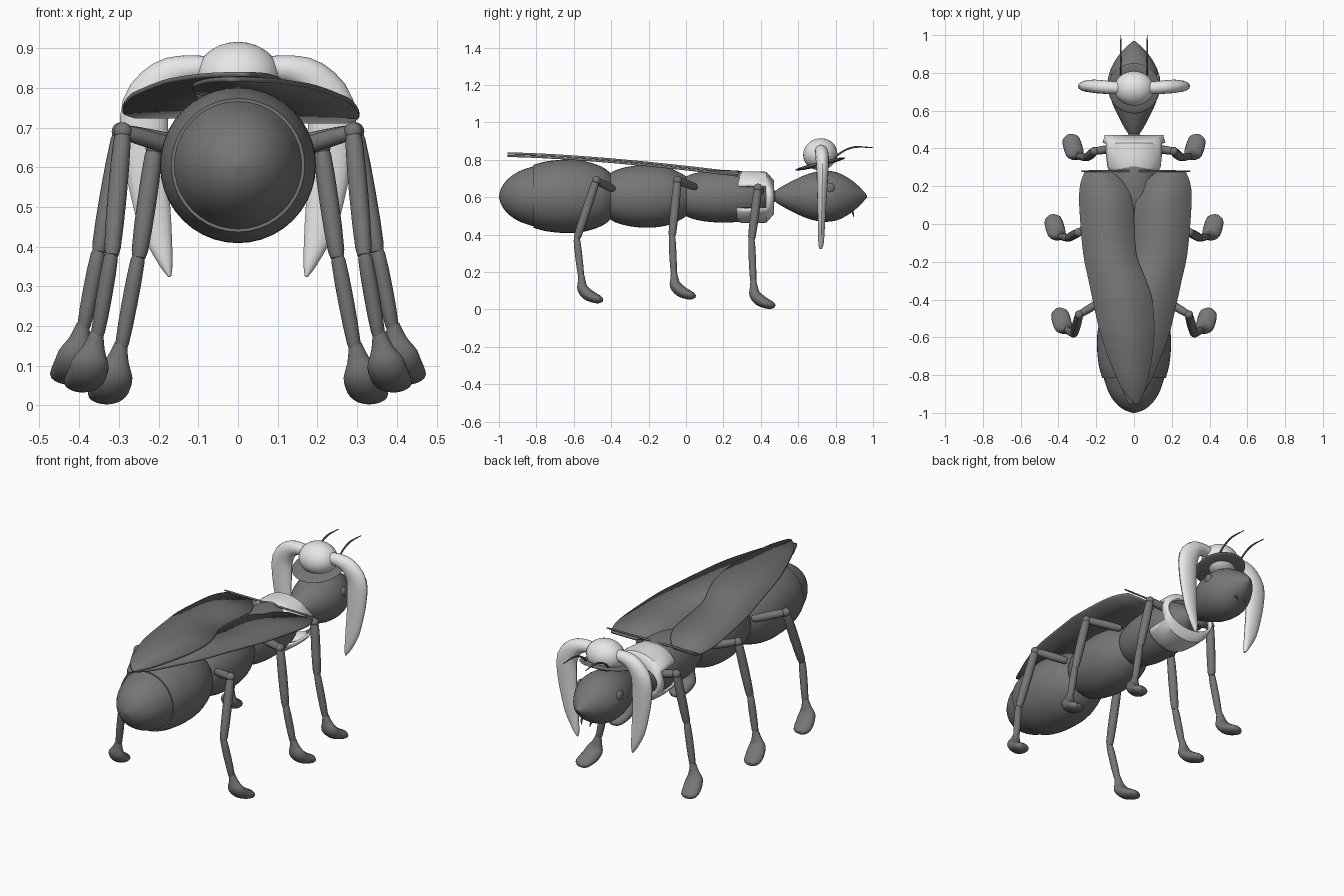
import bpy
import bmesh
import math
from mathutils import Vector, Matrix

cube = bpy.data.objects.get("Cube")
if cube:
    bpy.data.objects.remove(cube)


def material(name, value):
    mat = bpy.data.materials.new(name)
    mat.use_nodes = True
    color = (value, value, value, 1)
    mat.diffuse_color = color
    mat.node_tree.nodes["Principled BSDF"].inputs["Base Color"].default_value = color
    return mat


DARK = material("dark grey", 0.18)
WHITE = material("off white", 0.8)
X, Y = Vector((1, 0, 0)), Vector((0, 1, 0))


def finish(name, bm, mat, angle=35):
    bmesh.ops.recalc_face_normals(bm, faces=bm.faces)
    mesh = bpy.data.meshes.new(name)
    bm.to_mesh(mesh)
    bm.free()
    mesh.materials.append(mat)
    mesh.shade_smooth()
    mesh.set_sharp_from_angle(angle=math.radians(angle))
    obj = bpy.data.objects.new(name, mesh)
    bpy.context.collection.objects.link(obj)
    return obj


def smooth_path(rows, steps):
    """Catmull-Rom through rows of numbers."""
    out = []
    for i in range(len(rows) - 1):
        a, b, c, d = [rows[min(max(k, 0), len(rows) - 1)] for k in range(i - 1, i + 3)]
        for s in range(steps):
            t = s / steps
            out.append([q + t / 2 * (r - p + t * (2*p - 5*q + 4*r - u + t * (3*(q - r) + u - p)))
                        for p, q, r, u in zip(a, b, c, d)])
    return out + [list(rows[-1])]


def loft(name, rows, mat, sides=24, steps=4, side=X):
    """Skin elliptical rings given as (x, y, z, radius along side, other radius)."""
    rows = smooth_path(rows, steps)
    bm = bmesh.new()
    rings = []
    for i, row in enumerate(rows):
        before, after = rows[max(i - 1, 0)], rows[min(i + 1, len(rows) - 1)]
        d = (Vector(after[:3]) - Vector(before[:3])).normalized()
        u = (side - d * d.dot(side)).normalized()
        v = u.cross(d)
        ring = []
        for k in range(sides):
            a = math.tau * k / sides
            ring.append(bm.verts.new(Vector(row[:3]) + u * row[3] * math.cos(a)
                                     + v * row[4] * math.sin(a)))
        rings.append(ring)
    for p, q in zip(rings, rings[1:]):
        for k in range(sides):
            n = (k + 1) % sides
            bm.faces.new((p[k], p[n], q[n], q[k]))
    bm.faces.new(rings[0])
    bm.faces.new(rings[-1])
    return finish(name, bm, mat)


def lathe(name, profile, z=0.605):
    loft(name, [(0, y, z, r, r) for y, r in profile], DARK, sides=40)


def limb(name, a, b, r):
    a, b = Vector(a), Vector(b)
    shape = ((0, .55), (.07, .95), (.5, 1.05), (.93, .9), (1, .55))
    loft(name, [(*a.lerp(b, t), r * f, r * f) for t, f in shape], DARK, sides=14, steps=2)


def ball(name, center, size, mat, tilt=0):
    bm = bmesh.new()
    bmesh.ops.create_uvsphere(bm, u_segments=32, v_segments=18, radius=1)
    bm.transform(Matrix.Translation(center) @ Matrix.Rotation(tilt, 4, 'X')
                 @ Matrix.Diagonal((*size, 1)))
    finish(name, bm, mat)


# Body segments
lathe("abdomen_tip", [(-1, .005), (-.985, .05), (-.95, .095), (-.89, .135), (-.81, .162)])
lathe("abdomen", [(-.815, .168), (-.75, .186), (-.65, .196), (-.55, .19), (-.45, .158), (-.4, .12)])
lathe("rear_thorax", [(-.42, .11), (-.38, .138), (-.3, .16), (-.2, .168), (-.1, .155), (-.02, .12), (.02, .09)])
lathe("front_thorax", [(-.02, .09), (.02, .115), (.1, .134), (.2, .14), (.3, .134), (.38, .11),
                       (.44, .065), (.48, .025)])
lathe("head", [(.465, .018), (.5, .045), (.58, .088), (.66, .122), (.74, .136), (.81, .127),
               (.88, .09), (.93, .048), (.968, .006)])

# Collar: a band with an opening on each side for the front legs
bm = bmesh.new()
rings = []
for y, rx, rz in ((.26, .13, .125), (.3, .158, .138), (.36, .166, .139), (.43, .166, .136), (.47, .155, .09)):
    rings.append([bm.verts.new((rx * math.cos(a), y, .6 + rz * math.sin(a)))
                  for a in (math.tau * k / 40 for k in range(40))])
for p, q in zip(rings, rings[1:]):
    for k in range(40):
        n = (k + 1) % 40
        mid_z = (p[k].co.z + p[n].co.z) / 2
        if abs(mid_z - .6) > .058 or p is rings[3]:
            bm.faces.new((p[k], p[n], q[n], q[k]))
collar = finish("collar", bm, WHITE)
shell = collar.modifiers.new("thickness", 'SOLIDIFY')
shell.thickness = .012

# Wings, one overlapping the other
WING = [(.28, -.26, -.115), (.21, -.285, -.05), (.1, -.29, -.005), (-.15, -.27, .01),
        (-.3, -.24, .065), (-.42, -.215, .1), (-.61, -.17, .107), (-.82, -.09, .075),
        (-.9, -.045, .05), (-.955, .005, .025)]
for name, s, drop in (("right_wing", 1, 0), ("left_wing", -1.05, .013)):
    bm = bmesh.new()
    previous = None
    for y, x0, x1 in smooth_path(WING, 3):
        z = .735 + .105 * (1 - max(0, (y + .96) / 1.24) ** 1.5) - drop
        row = [bm.verts.new((s * x, y, z)) for x in (x0, x1)]
        if previous:
            bm.faces.new((previous[0], previous[1], row[1], row[0]))
        previous = row
    wing = finish(name, bm, DARK)
    wing.modifiers.new("thickness", 'SOLIDIFY').thickness = .012
limb("wing_root_bar", (-.28, .28, .738), (.3, .28, .734), .005)

# Legs: hip, knee top, knee, ankle for each pair
LEGS = {
    "front": ((.11, .4, .63), (.21, .385, .65), (.25, .35, .37), (.295, .36, .14)),
    "middle": ((.13, .05, .655), (.295, -.045, .69), (.35, -.075, .385), (.39, -.065, .19)),
    "rear": ((.14, -.39, .645), (.29, -.48, .69), (.318, -.585, .375), (.355, -.56, .17)),
}
FOOT = ((0, 0, .015, .016, .016), (.008, .003, -.025, .028, .022), (.016, .008, -.06, .046, .03),
        (.025, .035, -.09, .05, .032), (.036, .075, -.11, .048, .026), (.042, .1, -.117, .038, .02),
        (.045, .115, -.12, .012, .008))
for s, label in ((1, "left"), (-1, "right")):
    for pair, joints in LEGS.items():
        hip, top, knee, ankle = [Vector((s * x, y, z)) for x, y, z in joints]
        prefix = f"{label}_{pair}_"
        limb(prefix + "hip", hip, top, .021)
        ball(prefix + "joint", top, (.023, .023, .023), DARK)
        limb(prefix + "thigh", top, knee, .023)
        limb(prefix + "shin", knee + Vector((0, 0, .01)), ankle, .019)
        loft(prefix + "foot", [(ankle.x + s * x, ankle.y + y, ankle.z + z, a, b)
                               for x, y, z, a, b in FOOT], DARK, sides=18, steps=3)

    # Eyes, antennae and jaw hooks
    ball(label + "_eye", (s * .124, .768, .65), (.014, .027, .027), DARK)
    loft(label + "_antenna", [(s * .07, .79, .8, .005, .005), (s * .07, .83, .84, .005, .005),
                              (s * .07, .9, .868, .005, .005), (s * .07, 1, .865, .002, .002)],
         DARK, sides=8)
    loft(label + "_jaw", [(s * .03, .86, .54, .008, .008), (s * .03, .89, .52, .006, .006),
                          (s * .025, .897, .495, .002, .002)], DARK, sides=8)

    # Long drooping flaps of the headdress
    loft(label + "_flap", [(s * .05, .72, .845, .03, .03), (s * .12, .722, .848, .034, .034),
                           (s * .185, .727, .825, .036, .046), (s * .232, .73, .755, .033, .06),
                           (s * .234, .728, .65, .028, .058), (s * .224, .726, .55, .023, .05),
                           (s * .207, .724, .45, .019, .04), (s * .182, .722, .36, .015, .018),
                           (s * .172, .72, .325, .008, .004)], WHITE, sides=16, steps=3, side=Y)

# Headdress
ball("hat_brim", (0, .718, .778), (.137, .137, .013), DARK, tilt=.24)
ball("hat_dome", (0, .718, .83), (.105, .092, .085), WHITE, tilt=.24)
